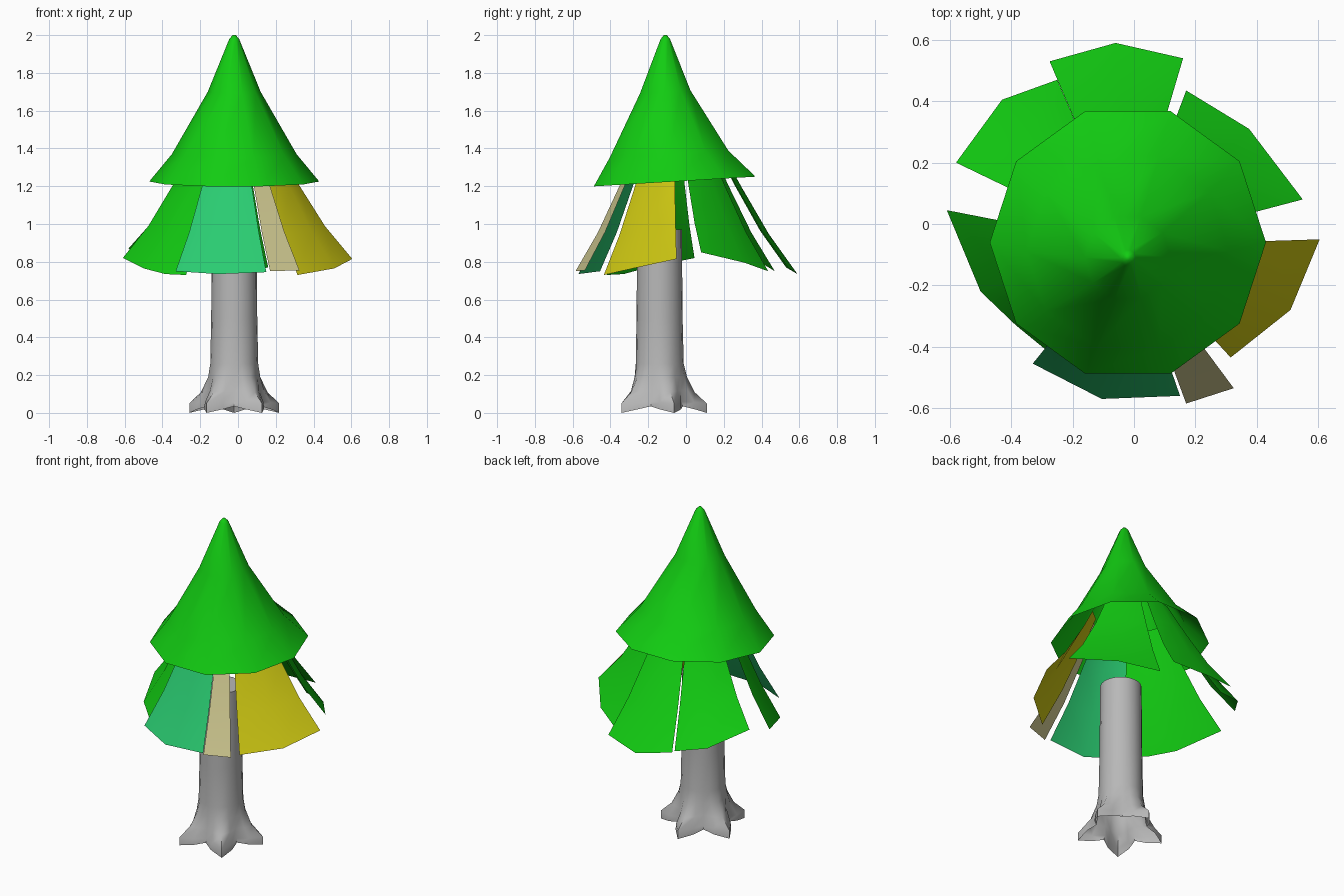
import bpy, bmesh
from math import sin, cos, radians
from mathutils import Vector

cube = bpy.data.objects.get("Cube")
if cube:
    bpy.data.objects.remove(cube, do_unlink=True)


def material(name, r, g, b):
    m = bpy.data.materials.new(name)
    m.use_nodes = True
    m.diffuse_color = (r, g, b, 1)
    bsdf = m.node_tree.nodes["Principled BSDF"]
    bsdf.inputs["Base Color"].default_value = (r, g, b, 1)
    bsdf.inputs["Roughness"].default_value = 0.9
    return m


GREEN = material("leaf green", 0.006, 0.6, 0.006)
TEAL = material("teal", 0.023, 0.6, 0.165)
BEIGE = material("beige", 0.58, 0.54, 0.26)
YELLOW = material("yellow", 0.6, 0.56, 0.006)
GREY = material("bark grey", 0.48, 0.48, 0.48)


def skin(name, rows, mat, closed=False, cap=False, angle=60):
    """Join rows of points into one sheet, closed round or open."""
    bm = bmesh.new()
    grid = [[bm.verts.new(p) for p in row] for row in rows]
    n = len(grid[0])
    for low, high in zip(grid, grid[1:]):
        for i in range(n if closed else n - 1):
            j = (i + 1) % n
            bm.faces.new((low[i], low[j], high[j], high[i]))
    if cap:
        bm.faces.new(grid[-1])
    mesh = bpy.data.meshes.new(name)
    bm.to_mesh(mesh)
    bm.free()
    mesh.materials.append(mat)
    ob = bpy.data.objects.new(name, mesh)
    bpy.context.collection.objects.link(ob)
    bpy.ops.object.select_all(action="DESELECT")
    ob.select_set(True)
    bpy.context.view_layer.objects.active = ob
    bpy.ops.object.shade_smooth_by_angle(angle=radians(angle))
    return ob


# Trunk flaring into five roots, open underneath
def trunk_ring(z, valley_z, root_r, valley_r):
    ring = []
    for i in range(20):
        w = (1, 0.45, 0, 0.45)[i % 4]
        a = radians(90 + 18 * i)
        r = valley_r + (root_r - valley_r) * w
        ring.append((-0.02 + r * cos(a), -0.14 + r * sin(a), valley_z + (z - valley_z) * w))
    return ring


trunk_levels = [(0, 0.035, 0.25, 0.15), (0.05, 0.06, 0.25, 0.145), (0.11, 0.12, 0.185, 0.138),
                (0.19, 0.19, 0.145, 0.132), (0.26, 0.26, 0.128, 0.126),
                (0.5, 0.5, 0.122, 0.122), (0.97, 0.97, 0.118, 0.118)]
skin("trunk", [trunk_ring(*lv) for lv in trunk_levels], GREY, closed=True, cap=True)


# Upper crown: ten-sided open cone, leaning slightly
def crown_ring(z, r, cy):
    ring = []
    for i in range(10):
        a = radians(36 * i)
        y = r * sin(a)
        ring.append((-0.02 + r * cos(a), cy + y, z + 0.06 * y))
    return ring


crown_levels = [(1.225, 0.45, -0.06), (1.37, 0.33, -0.09), (1.7, 0.14, -0.11),
                (1.98, 0.026, -0.11), (2.0, 0.008, -0.11)]
skin("upper_crown", [crown_ring(*lv) for lv in crown_levels], GREEN, closed=True, cap=True)


# Lower crown: separate bent panels hanging from inside the cone
def panel(name, mat, *hem):
    def row(scale, z, blend):
        return [(-0.02 + (x + 0.02) * scale, -0.07 + (y + 0.07) * scale, z + (hz - 0.76) * blend)
                for x, y, hz in hem]
    skin(name, [hem, row(0.77, 0.96, 0.5), row(0.55, 1.2, 0.1), row(0.38, 1.4, 0)], mat)


panel("front_panel", TEAL, (-0.33, -0.455, 0.75), (-0.105, -0.57, 0.735), (0.15, -0.56, 0.745))
panel("narrow_panel", BEIGE, (0.17, -0.585, 0.75), (0.325, -0.535, 0.755))
panel("left_front_panel", YELLOW, (0.315, -0.435, 0.73), (0.51, -0.28, 0.765), (0.605, -0.05, 0.815))
panel("left_back_panel", GREEN, (0.55, 0.08, 0.85), (0.375, 0.31, 0.795), (0.17, 0.435, 0.75))
panel("back_panel", GREEN, (0.16, 0.54, 0.77), (-0.06, 0.59, 0.735), (-0.275, 0.53, 0.77))
panel("right_back_panel", GREEN, (-0.25, 0.47, 0.75), (-0.43, 0.405, 0.79), (-0.58, 0.2, 0.87))
panel("right_front_panel", GREEN, (-0.61, 0.045, 0.82), (-0.5, -0.22, 0.765),
      (-0.385, -0.33, 0.735), (-0.275, -0.42, 0.73))
